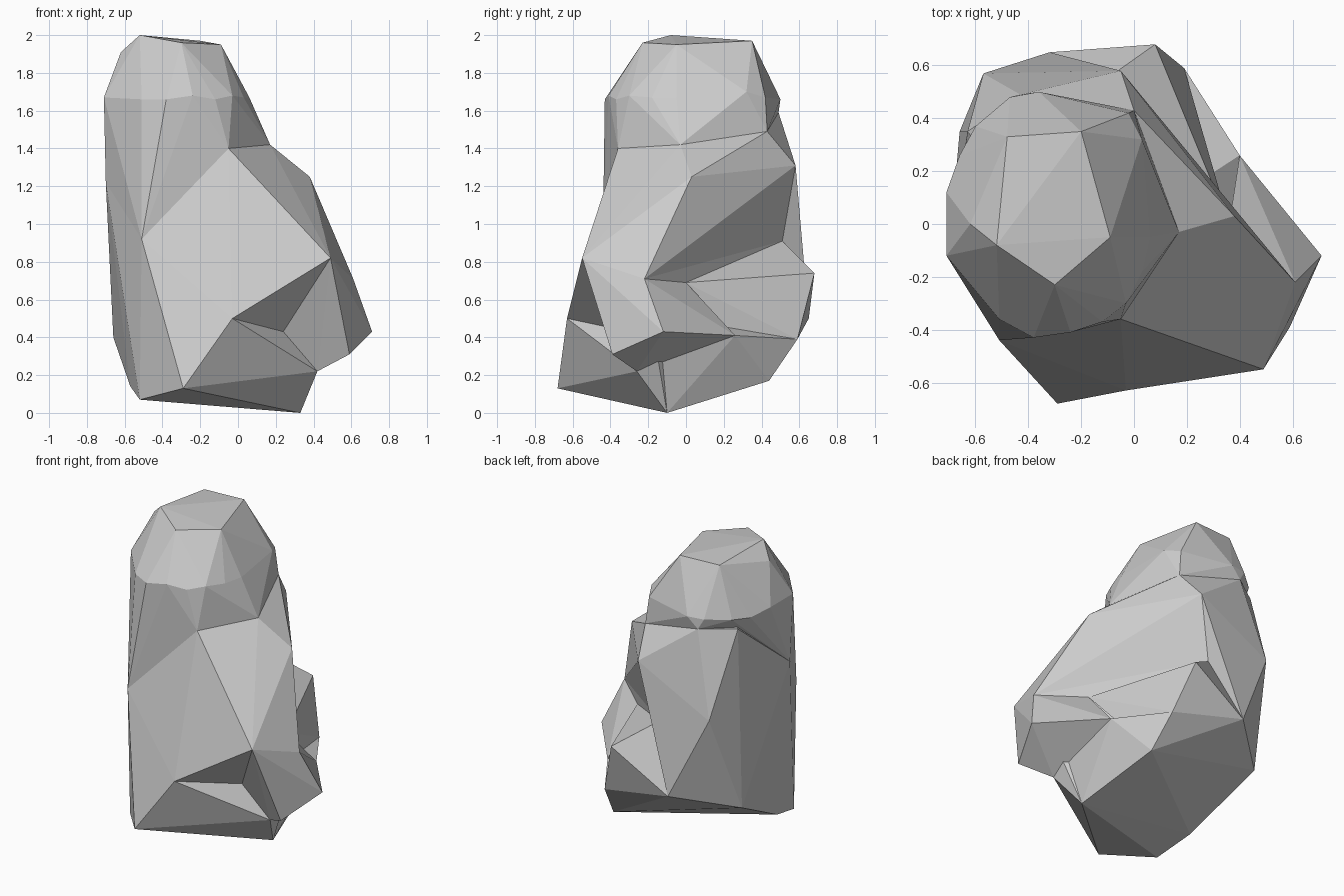
import bpy
import bmesh

if "Cube" in bpy.data.objects:
    bpy.data.objects.remove(bpy.data.objects["Cube"])


def rock(name, points):
    """Flat-faceted boulder: convex hull around a few corner points."""
    bm = bmesh.new()
    for p in points:
        bm.verts.new(p)
    bmesh.ops.convex_hull(bm, input=bm.verts[:])
    loose = [v for v in bm.verts if not v.link_faces]
    bmesh.ops.delete(bm, geom=loose, context='VERTS')
    bmesh.ops.recalc_face_normals(bm, faces=bm.faces[:])
    mesh = bpy.data.meshes.new(name)
    bm.to_mesh(mesh)
    bm.free()
    ob = bpy.data.objects.new(name, mesh)
    bpy.context.collection.objects.link(ob)
    return ob


def carve(target, name, points):
    """Chip a convex chunk out of a boulder."""
    cutter = rock(name, points)
    cutter.hide_render = True
    cutter.hide_set(True)
    mod = target.modifiers.new(name, 'BOOLEAN')
    mod.operation, mod.solver, mod.object = 'DIFFERENCE', 'EXACT', cutter


# corners shared by neighbouring boulders
neck_front, neck_right = (-.05, -.36, 1.40), (.17, -.03, 1.42)
neck_back, neck_left = (0, .43, 1.49), (-.43, .49, 1.59)
side_left, chest_left = (-.70, -.10, 1.22), (-.51, -.44, .92)
chest_right, hip = (.49, -.55, .82), (.61, -.22, .71)
shoulder_back = (-.05, .58, 1.31)
notch, toe_under = (.36, 0, .69), (.42, -.26, .22)
foot, heel = (.33, -.10, 0), (.40, .26, .41)
back_low, back_mid = (-.32, .65, .50), (-.16, .51, .91)
back_side, rear_low, rear_foot = (-.66, .35, .40), (.19, .59, .39), (.23, .44, .17)
base_front, base_left, base_side = (-.29, -.68, .13), (-.52, -.40, .07), (-.57, -.15, .14)
belly = (-.03, -.63, .50)

# main body
body = rock("body", [
    neck_front, neck_right, neck_back, neck_left, side_left, chest_left,
    chest_right, hip, toe_under, foot, back_low, shoulder_back,
    (.38, .03, 1.25), (-.57, .57, 1.04), (-.63, .35, 1.59),
    belly, base_front, base_left, base_side, back_side])

# hollow under the front ledge
front_out = (.35, -1.0, .30)
carve(body, "lower_chip", [belly, chest_right, toe_under, base_front, front_out])
carve(body, "hollow_chip", [belly, chest_right, toe_under, (.24, -.30, .43), front_out])

# hollow above the rear outcrop
rear_out = (.6, 1.2, .9)
carve(body, "rear_chip", [shoulder_back, hip, back_mid, back_low, rear_out])
carve(body, "rear_notch_chip", [hip, back_mid, notch, back_low, rear_out])

# ring of corners where the cap meets the neck
ring = [
    (-.71, -.12, 1.67), (-.51, -.36, 1.66), (-.38, -.43, 1.66),
    (-.24, -.41, 1.68), (-.12, -.37, 1.66), (-.03, -.30, 1.68),
    (.03, -.18, 1.67), (.06, -.05, 1.67), (.03, .32, 1.70),
    (-.02, .42, 1.67), (-.20, .46, 1.66), (-.36, .50, 1.66),
    (-.47, .48, 1.66), (-.60, .37, 1.65), (-.66, .26, 1.64),
    (-.71, .12, 1.67)]

# neck
rock("neck", ring + [neck_front, neck_right, neck_back, neck_left,
                     side_left, chest_left])

# rounded cap
rock("cap", ring + [
    (-.52, -.08, 2.0), (-.30, -.23, 1.96), (-.09, -.05, 1.95),
    (-.20, .35, 1.97), (-.48, .33, 1.97), (-.62, 0, 1.91)])

# right-hand outcrop
rock("right_outcrop", [chest_right, hip, notch, heel, toe_under,
                       (.71, -.12, .43), (.59, -.39, .31)])

# rear outcrop
rock("rear_outcrop", [notch, back_low, back_mid,
                      (.08, .68, .74), rear_low, rear_foot])

# base joining the outcrops underneath
rock("base", [foot, toe_under, heel, rear_foot, rear_low, back_low,
              back_side, base_side, base_left, (0, 0, .6)])
